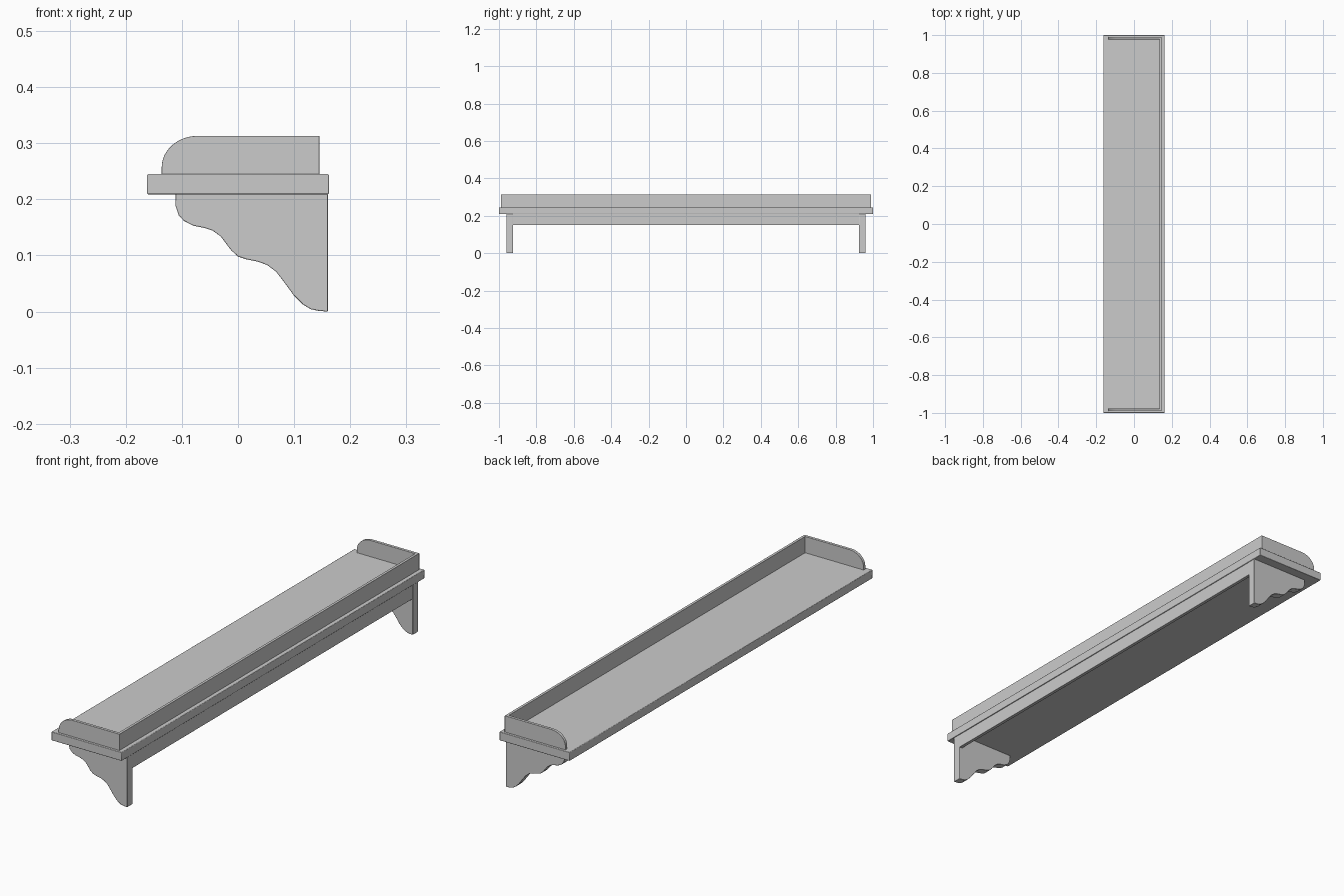
import bpy, bmesh, math

if "Cube" in bpy.data.objects:
    bpy.data.objects.remove(bpy.data.objects["Cube"])


def finish(name, bm, bevel):
    bmesh.ops.recalc_face_normals(bm, faces=bm.faces)
    me = bpy.data.meshes.new(name)
    bm.to_mesh(me)
    bm.free()
    ob = bpy.data.objects.new(name, me)
    bpy.context.collection.objects.link(ob)
    mod = ob.modifiers.new("soft_edges", 'BEVEL')
    mod.width = bevel
    mod.segments = 2
    mod.limit_method = 'ANGLE'
    mod.angle_limit = math.radians(50)
    bpy.ops.object.select_all(action='DESELECT')
    bpy.context.view_layer.objects.active = ob
    ob.select_set(True)
    bpy.ops.object.shade_smooth_by_angle(angle=math.radians(35))
    return ob


def slab(name, profile, y0, y1, bevel=0.001):
    """Extrude an x-z profile along y."""
    bm = bmesh.new()
    face = bm.faces.new([bm.verts.new((x, y0, z)) for x, z in profile])
    ext = bmesh.ops.extrude_face_region(bm, geom=[face])
    for v in ext["geom"]:
        if isinstance(v, bmesh.types.BMVert):
            v.co.y = y1
    return finish(name, bm, bevel)


def rect(x0, x1, z0, z1):
    return [(x0, z0), (x1, z0), (x1, z1), (x0, z1)]


# Shelf board
slab("shelf_board", rect(-0.162, 0.162, 0.209, 0.245), -1, 1, 0.002)

# Raised back gallery and hanging rail under the board
slab("gallery_back", rect(0.134, 0.145, 0.244, 0.313), -0.979, 0.979, 0.0005)
slab("under_rail", rect(0.145, 0.159, 0.15, 0.2095), -0.926, 0.926, 0.001)

# Gallery end profile with rounded front corner
end = [(0.145, 0.244), (0.145, 0.313)]
for i in range(13):
    a = math.radians(90 + 90 * i / 12)
    end.append((-0.072 + 0.064 * math.cos(a), 0.257 + 0.056 * math.sin(a)))
end.append((-0.136, 0.244))

# Scrolled bracket profile
bracket = [(0.16, 0.2095), (-0.111, 0.2095), (-0.111, 0.187), (-0.106, 0.172),
           (-0.097, 0.162), (-0.08, 0.153), (-0.06, 0.149), (-0.045, 0.144),
           (-0.031, 0.134), (-0.022, 0.122), (-0.012, 0.109), (0.0, 0.098),
           (0.015, 0.093), (0.035, 0.089), (0.052, 0.083), (0.068, 0.071),
           (0.084, 0.05), (0.1, 0.028), (0.115, 0.013), (0.13, 0.004),
           (0.145, 0.001), (0.16, 0.0)]

# Mirrored pairs
for side, s in (("left", -1), ("right", 1)):
    slab("gallery_end_" + side, end, s * 0.978, s * 0.99, 0.0005)
    slab("bracket_" + side, bracket, s * 0.925, s * 0.96, 0.0015)
